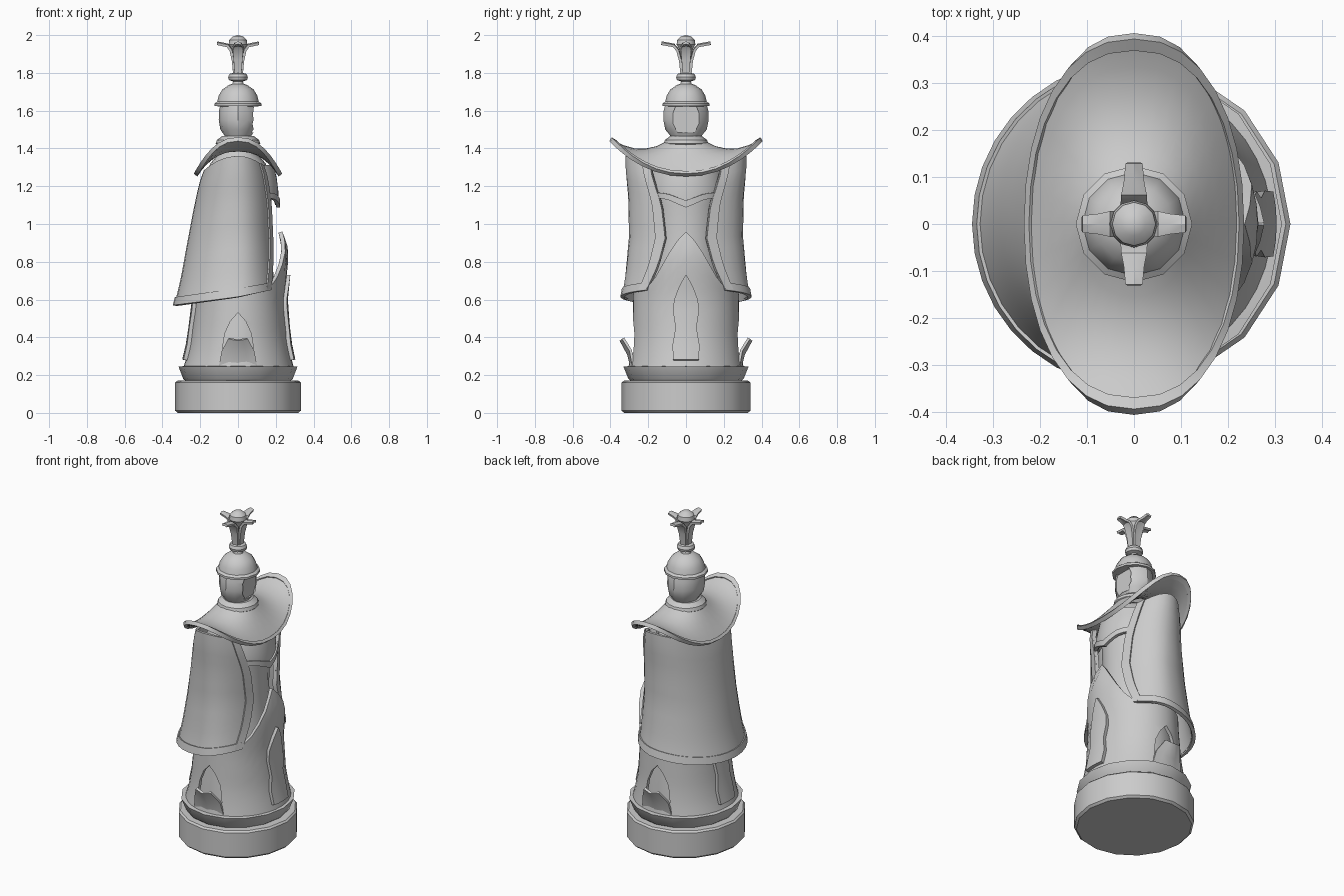
import bpy, bmesh
from math import sin, cos, pi, radians, copysign

if "Cube" in bpy.data.objects:
    bpy.data.objects.remove(bpy.data.objects["Cube"])


def finish(ob, angle=32):
    bpy.ops.object.select_all(action='DESELECT')
    bpy.context.view_layer.objects.active = ob
    ob.select_set(True)
    for m in list(ob.modifiers):
        bpy.ops.object.modifier_apply(modifier=m.name)
    bpy.ops.object.shade_smooth_by_angle(angle=radians(angle))
    return ob


def loft(name, rows, closed=True, caps=True, thick=0, offset=0, cutter=None):
    """Skin a stack of equal-length point rows."""
    bm = bmesh.new()
    vs = [[bm.verts.new(p) for p in r] for r in rows]
    n = len(rows[0])
    for a, b in zip(vs, vs[1:]):
        for i in range(n if closed else n - 1):
            j = (i + 1) % n
            bm.faces.new((a[i], a[j], b[j], b[i]))
    if closed and caps:
        bm.faces.new(vs[0][::-1])
        bm.faces.new(vs[-1])
    bmesh.ops.remove_doubles(bm, verts=bm.verts, dist=1e-5)
    if closed and caps:
        bmesh.ops.recalc_face_normals(bm, faces=bm.faces)
    me = bpy.data.meshes.new(name)
    bm.to_mesh(me)
    bm.free()
    ob = bpy.data.objects.new(name, me)
    bpy.context.collection.objects.link(ob)
    if thick:
        m = ob.modifiers.new("thickness", 'SOLIDIFY')
        m.thickness, m.offset = thick, offset
    if cutter:
        m = ob.modifiers.new("opening", 'BOOLEAN')
        m.object, m.operation, m.solver = cutter, 'DIFFERENCE', 'EXACT'
    return finish(ob)


def lathe(name, prof, n, sx=1, sy=1, cutter=None):
    rows = [[(max(r, 1e-7) * sx * cos(2 * pi * i / n), max(r, 1e-7) * sy * sin(2 * pi * i / n), z)
             for i in range(n)] for r, z in prof]
    return loft(name, rows, cutter=cutter)


def interp(table, z):
    """Linear lookup: rows of (z, value, value, ...)."""
    if z <= table[0][0]:
        return table[0][1:]
    for a, b in zip(table, table[1:]):
        if z <= b[0]:
            f = (z - a[0]) / (b[0] - a[0])
            return [p + (q - p) * f for p, q in zip(a[1:], b[1:])]
    return table[-1][1:]


def prism(name, pts, lo, hi):
    ob = loft(name, [[lo(p) for p in pts], [hi(p) for p in pts]])
    ob.hide_render = True
    return ob


# Plinth and flared ring
lathe("plinth", [(.325, 0), (.338, .012), (.338, .16), (.328, .17), (.28, .172)], 16, .985, 1.01)
lathe("plinth_ring", [(.29, .17), (.302, .18), (.328, .245), (.27, .25)], 16, .96, 1.01)

# Lower robe: peaked at the front, arched openings at the sides
ROBE = [(.24, .295, .29, .305), (.3, .28, .27, .295), (.4, .26, .25, .285), (.6, .245, .225, .28),
        (.8, .265, .22, .275), (.88, .263, .22, .27), (.97, .232, .2, .25)]  # z, front, back, side
PEAK = [(0, .96), (.05, .91), (.1, .83), (.15, .73), (.21, .65), (.3, .66)]  # |y|, top height


def robe_point(t, z, grow=0):
    f, b, s = interp(ROBE, z)
    return (((f if cos(t) > 0 else b) + grow) * cos(t), (s + grow) * sin(t), z)


arch = [(-.085, .32), (-.07, .42), (-.04, .485), (0, .53), (.04, .485), (.07, .42), (.085, .32), (.05, .3), (-.05, .3)]
arch_cutter = prism("arch_cutter", arch, lambda p: (p[0], -.5, p[1]), lambda p: (p[0], .5, p[1]))
N = 40
rows = []
for k in range(10):
    row = []
    for i in range(N):
        t = 2 * pi * i / N
        top = interp(PEAK, abs(.27 * sin(t)))[0] if cos(t) > 0 else .66
        row.append(robe_point(t, .24 + (top - .24) * k / 9))
    rows.append(row)
loft("robe", rows, caps=False, thick=.022, offset=-1, cutter=arch_cutter)

# Scooped lips in the side openings
for s, side in ((-1, "left"), (1, "right")):
    loft("robe_lip_" + side, [
        [(x * w, s * (y - .012 * abs(x)), z + dz * abs(x)) for x in (-1, -.5, 0, .5, 1)]
        for w, y, z, dz in ((.1, .29, .25, 0), (.085, .305, .31, .02), (.05, .345, .385, .01))],
        closed=False, thick=.014)

# Leaf-shaped panels on front and back of the robe
LEAF = [(.28, .062), (.36, .066), (.45, .052), (.54, .066), (.6, .06), (.67, .035), (.73, .002)]
for base, side, cut in ((0, "front", 7), (pi, "back", 6)):
    loft("leaf_panel_" + side, [[robe_point(base + k * w / .28, z, .008) for k in (-1, -.5, 0, .5, 1)]
                                for z, w in LEAF[:cut]], closed=False, thick=.022)

# Torso
lathe("torso", [(.24, .25), (.22, .5), (.19, .75), (.175, .92), (.18, 1.1), (.185, 1.22),
                (.15, 1.32), (.08, 1.4)], 20, .98, 1.02)

# Chest bib with trim
BIB = [(0, 1.1), (.4, 1.14), (.75, 1.15), (1, 1.21)]


def bib_rows(lo, hi, grow):
    rows = []
    for k in range(4):
        row = []
        for i in range(-8, 9):
            u, t = i / 8, radians(66) * i / 8
            b = interp(BIB, abs(u))[0]
            z = b + (1.31 - b) * (lo + (hi - lo) * k / 3)
            r = .205 - .22 * max(0, z - 1.2) + grow
            row.append((r * cos(t), r * sin(t), z))
        rows.append(row)
    return rows


loft("chest_bib", bib_rows(0, 1, 0), closed=False, thick=.018)
loft("chest_bib_trim", bib_rows(-.06, .12, .008), closed=False, thick=.02)

# Cloak: open shell with hem and front edge trims
# height fraction, front radius, back radius, side radius, edge angle
CLOAK = [(0, .212, .335, .338, 37), (.06, .208, .323, .328, 34), (.2, .2, .3, .315, 27),
         (.42, .19, .272, .3, 21), (.7, .187, .235, .303, 25), (.9, .18, .205, .318, 33), (1, .16, .18, .32, 36)]


def cloak_point(u, h, grow=0):
    f, b, s, e = interp(CLOAK, h)
    t = radians(e) + u * (2 * pi - 2 * radians(e))
    lo = .62 + .045 * cos(t)
    hi = 1.36 - .08 * cos(t) ** 2
    return (((f if cos(t) > 0 else b) + grow) * cos(t), (s + grow) * sin(t), lo + (hi - lo) * h)


def cloak(name, u0, u1, nu, h0, h1, nh, grow, thick):
    loft(name, [[cloak_point(u0 + (u1 - u0) * i / nu, h0 + (h1 - h0) * k / nh, grow) for i in range(nu + 1)]
                for k in range(nh + 1)], closed=False, thick=thick)


cloak("cloak", 0, 1, 28, 0, 1, 12, -.006, .016)
cloak("cloak_hem", 0, 1, 28, -.01, .05, 1, 0, .02)
cloak("cloak_edge_left", 0, .035, 1, 0, 1, 12, 0, .02)
cloak("cloak_edge_right", .965, 1, 1, 0, 1, 12, 0, .02)


# Shoulder mantle: sags from the neck, swept up to points at the shoulders
def mantle_point(t, s, lift=0):
    cx, cy = cos(t), sin(t)
    xo = .225 * copysign(abs(cx) ** .85, cx)
    yo = .4 * copysign(abs(cy) ** .95, cy)
    c = abs(yo) / .4
    zo = 1.255 + .19 * c ** 2.2
    z = 1.435 + (zo - 1.435) * s - .2 * c * c * s * (1 - s)
    return (.09 * cx + (xo - .09 * cx) * s, .09 * cy + (yo - .09 * cy) * s, z + lift)


for name, steps, lift, th in (("mantle", (0, .2, .4, .6, .8, .97), 0, .016),
                              ("mantle_trim", (.92, 1), .004, .024)):
    loft(name, [[mantle_point(2 * pi * i / 32, s, lift) for i in range(32)] for s in steps],
         caps=False, thick=th)

# Neck ring and head with a face opening
lathe("neck_ring", [(.09, 1.4), (.118, 1.425), (.112, 1.445), (.085, 1.465)], 16)
face = [(-.045, 1.485), (.045, 1.485), (.068, 1.53), (.068, 1.59), (.055, 1.622), (-.055, 1.622), (-.068, 1.59), (-.068, 1.53)]
face_cutter = prism("face_cutter", face, lambda p: (.072, p[0], p[1]), lambda p: (.3, p[0], p[1]))
lathe("head", [(.075, 1.43), (.085, 1.47), (.11, 1.5), (.12, 1.55), (.118, 1.6), (.108, 1.64)], 12, .85, 1,
      cutter=face_cutter)

# Helmet, knob and plume core
lathe("helmet", [(.095, 1.622), (.124, 1.625), (.124, 1.638), (.11, 1.648), (.102, 1.68), (.083, 1.712),
                 (.05, 1.735), (.03, 1.742), (.026, 1.755), (.048, 1.762), (.052, 1.778), (.045, 1.795),
                 (.022, 1.8)], 12)
lathe("plume_core", [(.022, 1.79), (.026, 1.87), (.038, 1.93), (.05, 1.95), (.046, 1.975), (.025, 1.994), (0, 2.0)], 12)

# Four outward-curling plume leaves
PETAL = [(.022, 1.795, .018), (.03, 1.87, .023), (.045, 1.925, .028), (.065, 1.948, .026),
         (.09, 1.953, .02), (.13, 1.96, .016)]
for q in range(4):
    a, reach = q * pi / 2, 1 if q % 2 else .85
    loft("plume_leaf_%d" % (q + 1),
         [[(r * reach * cos(a) - w * k * sin(a), r * reach * sin(a) + w * k * cos(a), z - .006 * abs(k))
           for k in (-1, 0, 1)] for r, z, w in PETAL], closed=False, thick=.014)

# Remove the helpers
for ob in (arch_cutter, face_cutter):
    bpy.data.objects.remove(ob)
